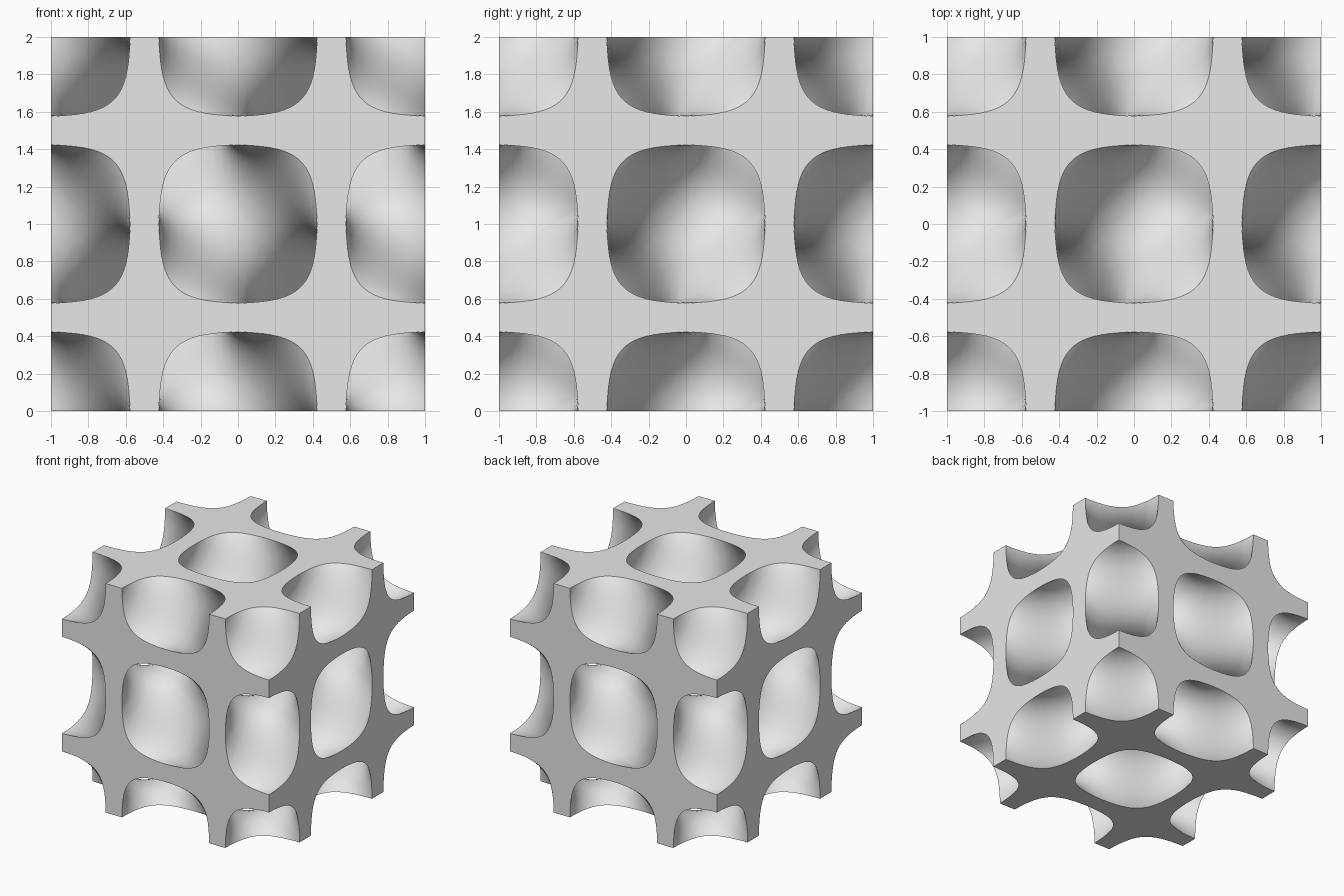
import bpy
import bmesh
from math import sin, cos, pi, copysign, radians
from mathutils import Vector

N = 24              # lattice cells per unit
M = N + 2           # lattice half extent, a little beyond the final block
H = 1 / N
LIMIT = 1 + 1.5 * H  # rough outer bound, trimmed away later
T = 0.245           # half thickness of the wall in field units


def field(x, y, z):
    """Diamond-type triply periodic function with period 2."""
    return (cos(pi * x) * cos(pi * y) * cos(pi * z)
            - sin(pi * x) * sin(pi * y) * sin(pi * z))


def gradient(x, y, z):
    cx, cy, cz = cos(pi * x), cos(pi * y), cos(pi * z)
    sx, sy, sz = sin(pi * x), sin(pi * y), sin(pi * z)
    return -pi * Vector((sx * cy * cz + cx * sy * sz,
                         cx * sy * cz + sx * cy * sz,
                         cx * cy * sz + sx * sy * cz))


def solid(x, y, z):
    """Positive inside the wall, negative in the hollows."""
    return min(T - abs(field(x, y, z)),
               LIMIT - max(abs(x), abs(y), abs(z)))


def shift(p, axis, step):
    q = list(p)
    q[axis] += step
    return tuple(q)


def settle(v):
    """Pull a vertex onto the exact curved surface."""
    for _ in range(3):
        f = field(*v)
        g = gradient(*v)
        v = v - g * ((f - copysign(T, f)) / max(g.length_squared, 0.5))
    return v


# Sample the lattice
span = range(-M, M + 1)
value = {(i, j, k): solid(i * H, j * H, k * H)
         for i in span for j in span for k in span}

# Find each lattice edge that crosses the surface and the four cells around it
cells, quads = {}, []
for p, a in value.items():
    for axis in range(3):
        q = shift(p, axis, 1)
        if q not in value or (a > 0) == (value[q] > 0):
            continue
        b, c = (axis + 1) % 3, (axis + 2) % 3
        ring = [p, shift(p, b, -1), shift(shift(p, b, -1), c, -1), shift(p, c, -1)]
        hit = Vector(p)
        hit[axis] += a / (a - value[q])
        for cell in ring:
            cells.setdefault(cell, []).append(hit * H)
        quads.append(ring if a > 0 else ring[::-1])

# Lattice wall: one vertex per crossed cell, one quad per crossed edge
bm = bmesh.new()
verts = {}
for cell, hits in cells.items():
    v = sum(hits, Vector()) / len(hits)
    if all(-N - 1 <= n <= N for n in cell):
        v = settle(v)
    verts[cell] = bm.verts.new(v + Vector((0, 0, 1)))
for ring in quads:
    bm.faces.new([verts[cell] for cell in ring])
mesh = bpy.data.meshes.new("lattice_block")
bm.to_mesh(mesh)
bm.free()

default_cube = bpy.data.objects.get("Cube")
if default_cube:
    bpy.data.objects.remove(default_cube, do_unlink=True)

block = bpy.data.objects.new("lattice_block", mesh)
bpy.context.collection.objects.link(block)

# Plain grey material
grey = bpy.data.materials.new("plain_grey")
grey.use_nodes = True
colour = (0.8, 0.8, 0.8, 1)
grey.diffuse_color = colour
grey.node_tree.nodes["Principled BSDF"].inputs["Base Color"].default_value = colour
mesh.materials.append(grey)

# Trim to a sharp two unit cube with flat cut faces
bpy.ops.mesh.primitive_cube_add(size=2, location=(0, 0, 1))
trim = bpy.context.object
trim.name = "trim_box"
trim.hide_render = True
trim.data.materials.append(grey)

bpy.ops.object.select_all(action='DESELECT')
block.select_set(True)
bpy.context.view_layer.objects.active = block
cut = block.modifiers.new("trim", 'BOOLEAN')
cut.operation = 'INTERSECT'
cut.solver = 'EXACT'
cut.object = trim
bpy.ops.object.modifier_apply(modifier=cut.name)
bpy.data.objects.remove(trim, do_unlink=True)

# Smooth hollows, crisp cut edges
bpy.ops.object.shade_smooth_by_angle(angle=radians(30))
